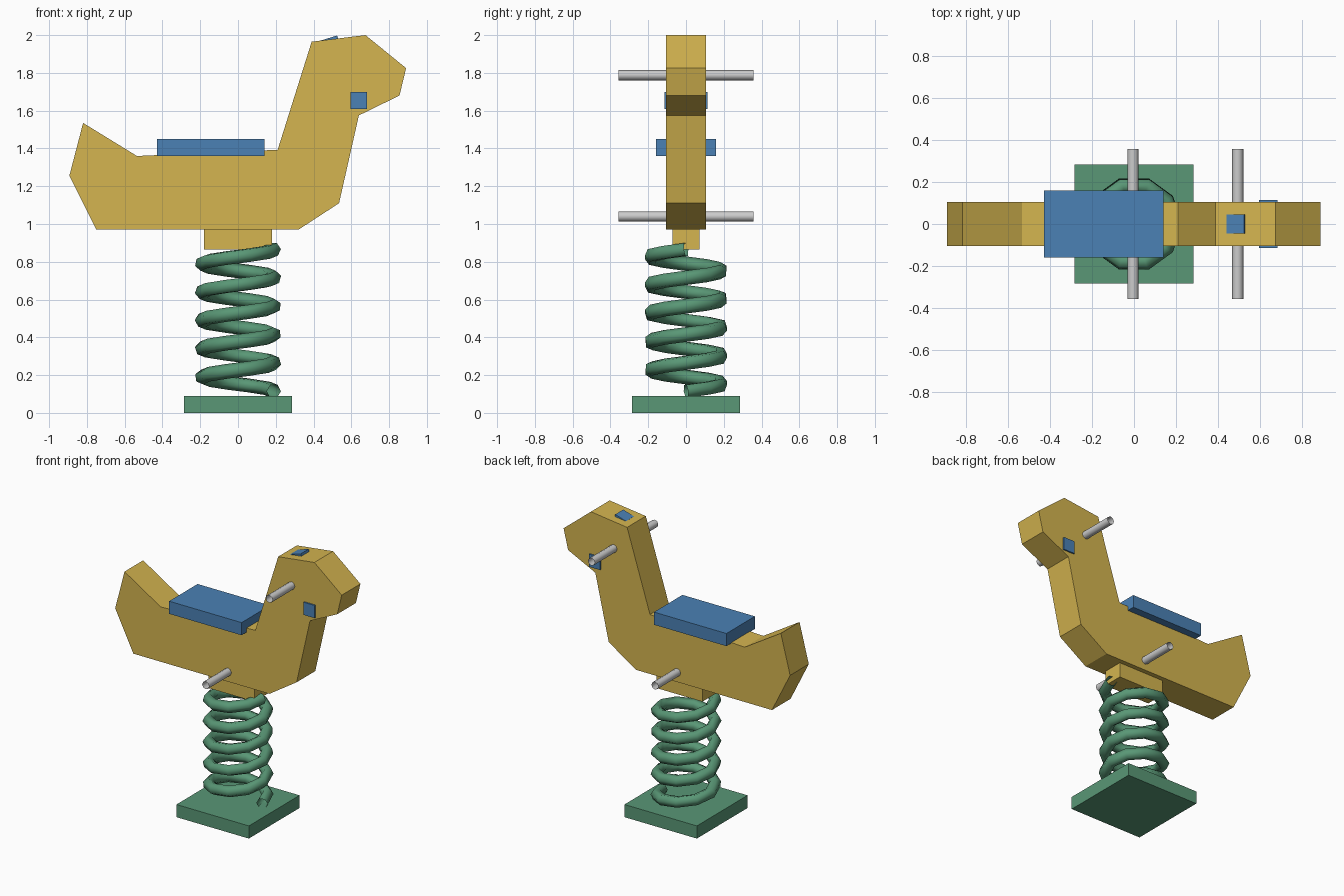
import bpy, bmesh
from math import cos, sin, tau, radians

if "Cube" in bpy.data.objects:
    bpy.data.objects.remove(bpy.data.objects["Cube"])


def material(name, rgb):
    m = bpy.data.materials.new(name)
    m.diffuse_color = (*rgb, 1)
    m.use_nodes = True
    m.node_tree.nodes["Principled BSDF"].inputs["Base Color"].default_value = m.diffuse_color
    return m


GOLD = material("gold", (0.66, 0.46, 0.08))
GREEN = material("green", (0.10, 0.31, 0.18))
BLUE = material("blue", (0.07, 0.22, 0.46))


def box(name, centre, size, mat, tilt=0):
    bpy.ops.mesh.primitive_cube_add(size=1, location=centre, rotation=(0, tilt, 0))
    ob = bpy.context.object
    ob.name = name
    ob.scale = size
    bpy.ops.object.transform_apply(location=False, rotation=False, scale=True)
    ob.data.materials.append(mat)
    return ob


def tube(name, points, radius, resolution, mat=None):
    """Open-ended low-poly tube along a path."""
    cu = bpy.data.curves.new(name, 'CURVE')
    cu.dimensions = '3D'
    cu.bevel_depth = radius
    cu.bevel_resolution = resolution
    sp = cu.splines.new('POLY')
    sp.points.add(len(points) - 1)
    for p, co in zip(sp.points, points):
        p.co = (*co, 1)
    sp.use_smooth = True
    if mat:
        cu.materials.append(mat)
    ob = bpy.data.objects.new(name, cu)
    bpy.context.collection.objects.link(ob)
    return ob


# Animal body: one side profile extruded across y
profile = [(-0.75, 0.97), (0.32, 0.97), (0.535, 1.11), (0.64, 1.575),
           (0.855, 1.68), (0.89, 1.825), (0.675, 2.0), (0.39, 1.965),
           (0.21, 1.393), (-0.535, 1.36), (-0.82, 1.535), (-0.893, 1.255)]
HALF = 0.105
bm = bmesh.new()
face = bm.faces.new([bm.verts.new((x, -HALF, z)) for x, z in profile])
ext = bmesh.ops.extrude_face_region(bm, geom=[face], use_keep_orig=True)
bmesh.ops.translate(bm, vec=(0, 2 * HALF, 0),
                    verts=[v for v in ext["geom"] if isinstance(v, bmesh.types.BMVert)])
bmesh.ops.recalc_face_normals(bm, faces=bm.faces)
mesh = bpy.data.meshes.new("body")
bm.to_mesh(mesh)
bm.free()
mesh.materials.append(GOLD)
bpy.context.collection.objects.link(bpy.data.objects.new("body", mesh))

# Mounting block, seat, eyes and head plate
box("mounting_block", (0, 0, 0.92), (0.36, 0.145, 0.11), GOLD)
box("seat", (-0.145, 0, 1.405), (0.57, 0.32, 0.09), BLUE)
box("eyes", (0.64, 0, 1.655), (0.088, 0.23, 0.09), BLUE)
box("head_plate", (0.496, 0, 1.942), (0.088, 0.09, 0.09), BLUE, radians(-17))

# Ground plate and coil spring
box("base_plate", (0, 0, 0.045), (0.57, 0.57, 0.09), GREEN)
TURNS, STEPS, RADIUS = 5, 10, 0.19
helix = []
for i in range(TURNS * STEPS + 1):
    a = tau * i / STEPS
    helix.append((RADIUS * cos(a), RADIUS * sin(a), 0.115 + 0.15 * i / STEPS))
tube("spring", helix, 0.039, 1, GREEN)

# Hand grip and foot rest bars
for name, x, z in (("hand_bar", 0.495, 1.788), ("foot_bar", -0.005, 1.04)):
    tube(name, [(x, -0.357, z), (x, 0.357, z)], 0.027, 2)
